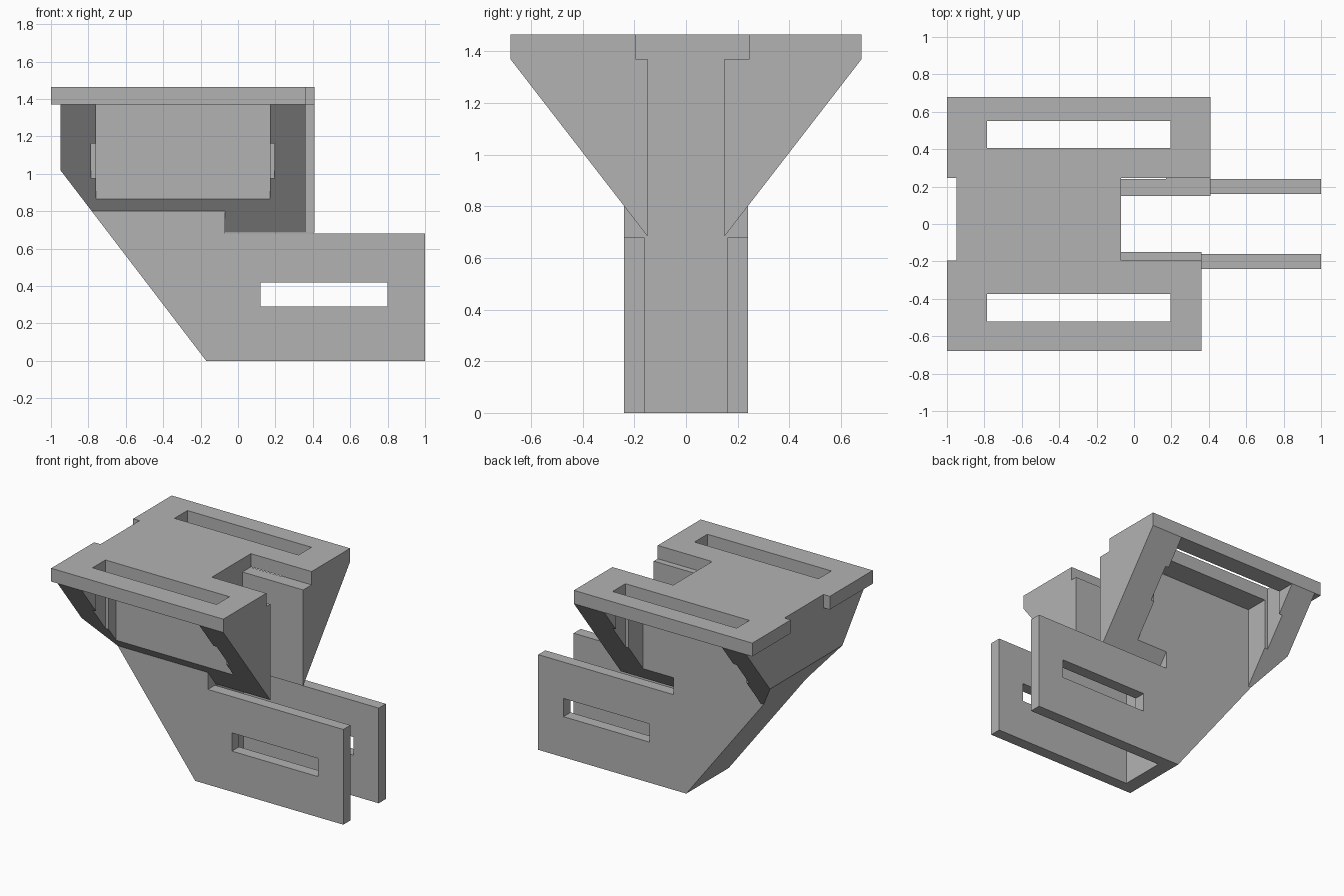
import bpy, bmesh
from mathutils import Vector

cube = bpy.data.objects.get("Cube")
if cube:
    bpy.data.objects.remove(cube, do_unlink=True)

grey = bpy.data.materials.new("plain grey")
grey.use_nodes = True
colour = (0.45, 0.45, 0.45, 1)
grey.diffuse_color = colour
grey.node_tree.nodes["Principled BSDF"].inputs["Base Color"].default_value = colour


def prism(name, points, offset):
    """Extrude a flat outline of 3D points along an offset."""
    bm = bmesh.new()
    face = bm.faces.new([bm.verts.new(p) for p in points])
    new = bmesh.ops.extrude_face_region(bm, geom=[face])["geom"]
    moved = [v for v in new if isinstance(v, bmesh.types.BMVert)]
    bmesh.ops.translate(bm, verts=moved, vec=Vector(offset))
    bmesh.ops.recalc_face_normals(bm, faces=bm.faces)
    mesh = bpy.data.meshes.new(name)
    bm.to_mesh(mesh)
    bm.free()
    mesh.materials.append(grey)
    obj = bpy.data.objects.new(name, mesh)
    bpy.context.collection.objects.link(obj)
    return obj


def box(name, x0, x1, y0, y1, z0, z1):
    outline = [(x0, y0, z0), (x1, y0, z0), (x1, y1, z0), (x0, y1, z0)]
    return prism(name, outline, (0, 0, z1 - z0))


def combine(target, tool, operation="DIFFERENCE"):
    """Apply a boolean and discard the tool."""
    mod = target.modifiers.new(operation.title(), "BOOLEAN")
    mod.object, mod.operation, mod.solver = tool, operation, "EXACT"
    bpy.context.view_layer.objects.active = target
    bpy.ops.object.modifier_apply(modifier=mod.name)
    bpy.data.objects.remove(tool, do_unlink=True)


SEAT, TOP = 1.37, 1.465     # underside and top of the plate
WALL, INNER = 0.24, 0.15    # half widths of body and upper opening
STEP = -0.07                # closed end of the channel

# Body with two forward arms and a raked rear
body_outline = [(-0.17, 0), (1, 0), (1, 0.68), (STEP, 0.68),
                (STEP, SEAT), (-0.95, SEAT), (-0.95, 1.02)]
bracket = prism("mounting_bracket", [(x, -WALL, z) for x, z in body_outline],
                (0, 2 * WALL, 0))
combine(bracket, box("channel_cutter", STEP, 1.2, -0.16, 0.16, -0.1, 0.8))
combine(bracket, box("arm_slot_cutter", 0.12, 0.80, -1, 1, 0.29, 0.42))

# Flared gussets, with a recess between each pair of ribs
for side, end, recess in ((-1, 0.36, 0.29), (1, 0.41, WALL)):
    section = [(INNER, 0.685), (INNER, SEAT), (0.68, SEAT)]
    flare = prism("gusset", [(-0.95, side * y, z) for y, z in section],
                  (end + 0.95, 0, 0))
    y0, y1 = sorted((side * recess, side))
    combine(flare, box("recess_cutter", -0.76, 0.17, y0, y1, 0.5, 1.5))
    rake = [(-0.95, 1.02), (-0.17, 0), (-1.5, 0), (-1.5, 1.02)]
    combine(flare, prism("rake_cutter", [(x, -1, z) for x, z in rake], (0, 2, 0)))
    combine(bracket, flare, "UNION")

# Top plate, notched at both ends
plate_outline = [(-1, -0.68), (0.36, -0.68), (0.36, -0.195), (STEP, -0.195),
                 (STEP, 0.245), (0.41, 0.245), (0.41, 0.68), (-1, 0.68),
                 (-1, 0.245), (-0.95, 0.245), (-0.95, -0.195), (-1, -0.195)]
plate = prism("top_plate", [(x, y, SEAT) for x, y in plate_outline],
              (0, 0, TOP - SEAT))
combine(bracket, plate, "UNION")

# Long slots through the plate, grazing the ribs
for y in (-0.52, 0.405):
    combine(bracket, box("plate_slot_cutter", -0.785, 0.195, y, y + 0.145, 0.5, 2))
